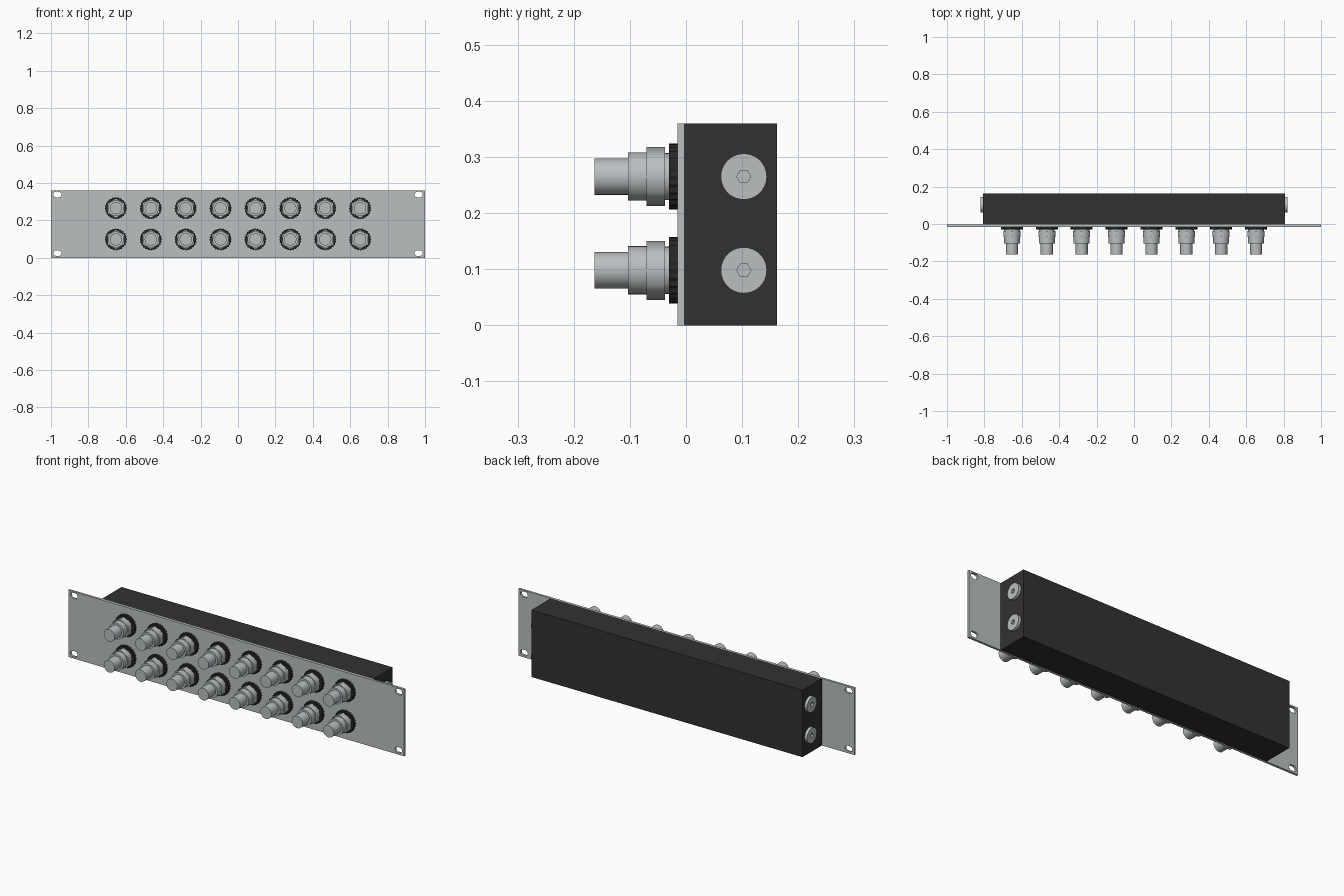
import bpy, bmesh
from math import sin, cos, pi
from mathutils import Matrix

cube = bpy.data.objects.get("Cube")
if cube:
    bpy.data.objects.remove(cube)


def material(name, rgb, rough):
    m = bpy.data.materials.new(name)
    m.use_nodes = True
    m.diffuse_color = (*rgb, 1)
    bsdf = m.node_tree.nodes["Principled BSDF"]
    bsdf.inputs["Base Color"].default_value = (*rgb, 1)
    bsdf.inputs["Roughness"].default_value = rough
    return m


GREY = material("metal grey", (0.49, 0.52, 0.53), 0.5)
BLACK = material("housing black", (0.031, 0.031, 0.031), 0.6)
RUBBER = material("ring black", (0.02, 0.02, 0.02), 0.7)

FRONT = Matrix.Rotation(pi / 2, 4, 'X')   # outline stands up, facing -y
SIDE = Matrix.Rotation(pi / 2, 4, 'Y')    # outline faces +x


def add(name, mesh, loc=(0, 0, 0)):
    ob = bpy.data.objects.new(name, mesh)
    ob.location = loc
    bpy.context.collection.objects.link(ob)
    return ob


def ring(n, *radii, centre=(0, 0)):
    """Closed outline of n points that cycles through the given radii."""
    pts = []
    for i in range(n):
        a, r = pi / 2 + 2 * pi * i / n, radii[i % len(radii)]
        pts.append((centre[0] + r * cos(a), centre[1] + r * sin(a)))
    return pts


def slot(x, y, half, r, n=8):
    """Round-ended slot outline."""
    pts = []
    for side in (1, -1):
        for i in range(n + 1):
            a = -pi / 2 + pi * i / n + (0 if side > 0 else pi)
            pts.append((x + side * half + r * cos(a), y + r * sin(a)))
    return pts


def plate(name, outlines, thickness, turn, mat):
    """Extruded flat shape; later outlines cut holes in the first."""
    cu = bpy.data.curves.new(name, 'CURVE')
    cu.dimensions, cu.fill_mode, cu.extrude = '2D', 'BOTH', thickness / 2
    for pts in outlines:
        sp = cu.splines.new('POLY')
        sp.points.add(len(pts) - 1)
        for p, (x, y) in zip(sp.points, pts):
            p.co = (x, y, 0, 1)
        sp.use_cyclic_u = True
    tmp = add(name, cu)
    bpy.context.view_layer.update()
    me = bpy.data.meshes.new_from_object(tmp)
    bpy.data.objects.remove(tmp)
    bm = bmesh.new()
    bm.from_mesh(me)
    bmesh.ops.remove_doubles(bm, verts=bm.verts, dist=1e-5)
    bmesh.ops.recalc_face_normals(bm, faces=bm.faces)
    bm.transform(turn)
    bm.to_mesh(me)
    bm.free()
    me.name = name
    me.materials.clear()
    me.materials.append(mat)
    return me


def lathe(name, profile, mat, n=32):
    """Solid turned around the y axis from (radius, y) points."""
    bm = bmesh.new()
    verts = [bm.verts.new((r, y, 0)) for r, y in profile]
    edges = [bm.edges.new(pair) for pair in zip(verts, verts[1:])]
    bmesh.ops.spin(bm, geom=verts + edges, cent=(0, 0, 0), axis=(0, 1, 0),
                   angle=2 * pi, steps=n)
    bmesh.ops.remove_doubles(bm, verts=bm.verts, dist=1e-5)
    bmesh.ops.recalc_face_normals(bm, faces=bm.faces)
    me = bpy.data.meshes.new(name)
    bm.to_mesh(me)
    bm.free()
    me.materials.append(mat)
    return me


# Front panel with four mounting slots
W, H = 1.0, 0.36
outlines = [[(-W, 0), (W, 0), (W, H), (-W, H)]]
outlines += [slot(sx * 0.966, z, 0.007, 0.015) for sx in (-1, 1) for z in (0.025, H - 0.022)]
add("front_panel", plate("front_panel", outlines, 0.012, FRONT, GREY), (0, -0.009, 0))

# Rear housing
bm = bmesh.new()
bmesh.ops.create_cube(bm, size=1)
bm.transform(Matrix.Diagonal((1.614, 0.165, H, 1)))
box = bpy.data.meshes.new("housing")
bm.to_mesh(box)
bm.free()
box.materials.append(BLACK)
add("housing", box, (0, 0.0795, H / 2))

# Connectors: knurled ring, hex nut and stepped barrel
knurl = plate("knurled_ring", [ring(96, 0.059, 0.059, 0.055, 0.055)], 0.015, FRONT, RUBBER)
nut = plate("hex_nut", [ring(6, 0.0525)], 0.033, FRONT, GREY)
barrel = lathe("connector_barrel", [
    (0, -0.015), (0.042, -0.015), (0.042, -0.038), (0.043, -0.038), (0.043, -0.103),
    (0.0325, -0.103), (0.0325, -0.163), (0, -0.163)], GREY)
ROWS = (0.098, 0.265)
for z in ROWS:
    for i in range(8):
        x = 0.1865 * (i - 3.5)
        add("knurled_ring", knurl, (x, -0.0225, z))
        add("hex_nut", nut, (x, -0.0535, z))
        add("connector_barrel", barrel, (x, 0, z))

# End plugs with hexagonal sockets
plug = plate("end_plug", [ring(40, 0.041), ring(6, 0.0125)], 0.016, SIDE, GREY)
floor = plate("socket_floor", [ring(24, 0.02)], 0.004, SIDE, GREY)
for z in ROWS:
    for sx in (-1, 1):
        add("end_plug", plug, (sx * 0.814, 0.103, z))
        add("socket_floor", floor, (sx * 0.809, 0.103, z))

# Smooth round walls, keep edges sharp
bpy.ops.object.select_all(action='DESELECT')
for ob in bpy.context.collection.objects:
    if ob.name.split(".")[0] in ("connector_barrel", "end_plug", "front_panel"):
        ob.select_set(True)
        bpy.context.view_layer.objects.active = ob
bpy.ops.object.shade_smooth_by_angle(angle=pi / 6)
